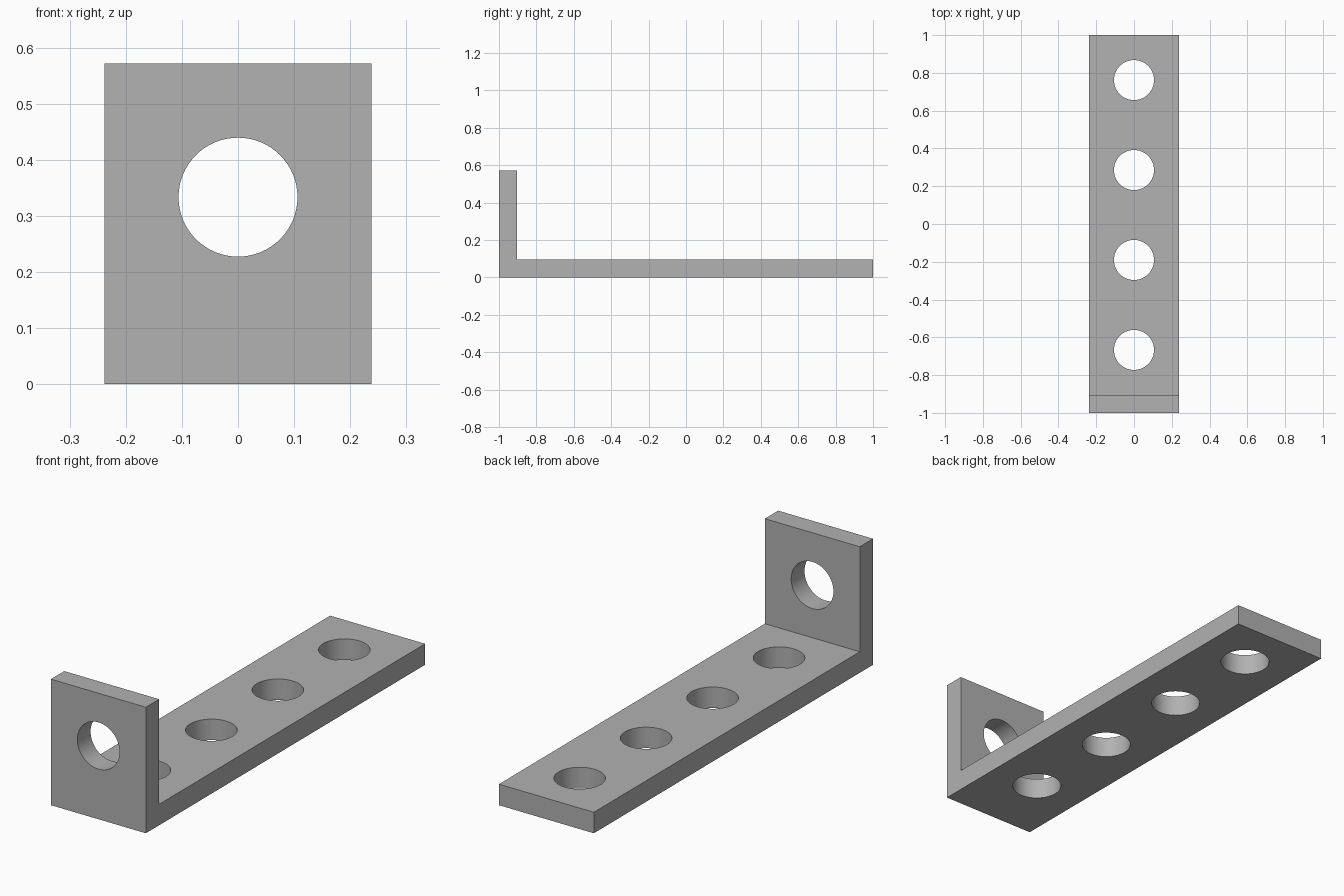
import bpy, bmesh, math

if "Cube" in bpy.data.objects:
    bpy.data.objects.remove(bpy.data.objects["Cube"])

U = 2 / 4.2            # one hole pitch; the bracket is 4.2 pitches long
W, T, H = U, 0.2 * U, 1.2 * U
R = 0.106

grey = bpy.data.materials.new("plain grey")
grey.diffuse_color = (0.445, 0.445, 0.445, 1)
grey.use_nodes = True
grey.node_tree.nodes["Principled BSDF"].inputs["Base Color"].default_value = grey.diffuse_color

# L-shaped bracket: side profile (y, z) extruded along x
profile = [(-1, 0), (1, 0), (1, T), (-1 + T, T), (-1 + T, H), (-1, H)]
bm = bmesh.new()
face = bm.faces.new([bm.verts.new((-W / 2, y, z)) for y, z in profile])
ext = bmesh.ops.extrude_face_region(bm, geom=[face])
bmesh.ops.translate(bm, vec=(W, 0, 0),
                    verts=[v for v in ext["geom"] if isinstance(v, bmesh.types.BMVert)])
bmesh.ops.recalc_face_normals(bm, faces=bm.faces)
mesh = bpy.data.meshes.new("angle_bracket")
bm.to_mesh(mesh)
bm.free()
mesh.materials.append(grey)
bracket = bpy.data.objects.new("angle_bracket", mesh)
bpy.context.collection.objects.link(bracket)


def drill(location, rotation=(0, 0, 0)):
    """Cut a round hole through the bracket."""
    bpy.ops.mesh.primitive_cylinder_add(vertices=64, radius=R, depth=3 * T,
                                        location=location, rotation=rotation)
    cutter = bpy.context.object
    cutter.name = "hole_cutter"
    cutter.hide_render = True
    cutter.data.materials.append(grey)
    bpy.context.view_layer.objects.active = bracket
    mod = bracket.modifiers.new("hole", 'BOOLEAN')
    mod.operation = 'DIFFERENCE'
    mod.solver = 'EXACT'
    mod.object = cutter
    bpy.ops.object.modifier_apply(modifier=mod.name)
    bpy.data.objects.remove(cutter, do_unlink=True)


# Four holes along the base, one in the upright
for i in range(4):
    drill((0, -1 + (0.7 + i) * U, T / 2))
drill((0, -1 + T / 2, 0.7 * U), (math.pi / 2, 0, 0))

# Smooth hole walls, sharp edges
bpy.ops.object.select_all(action='DESELECT')
bracket.select_set(True)
bpy.context.view_layer.objects.active = bracket
bpy.ops.object.shade_smooth_by_angle(angle=math.radians(30))
